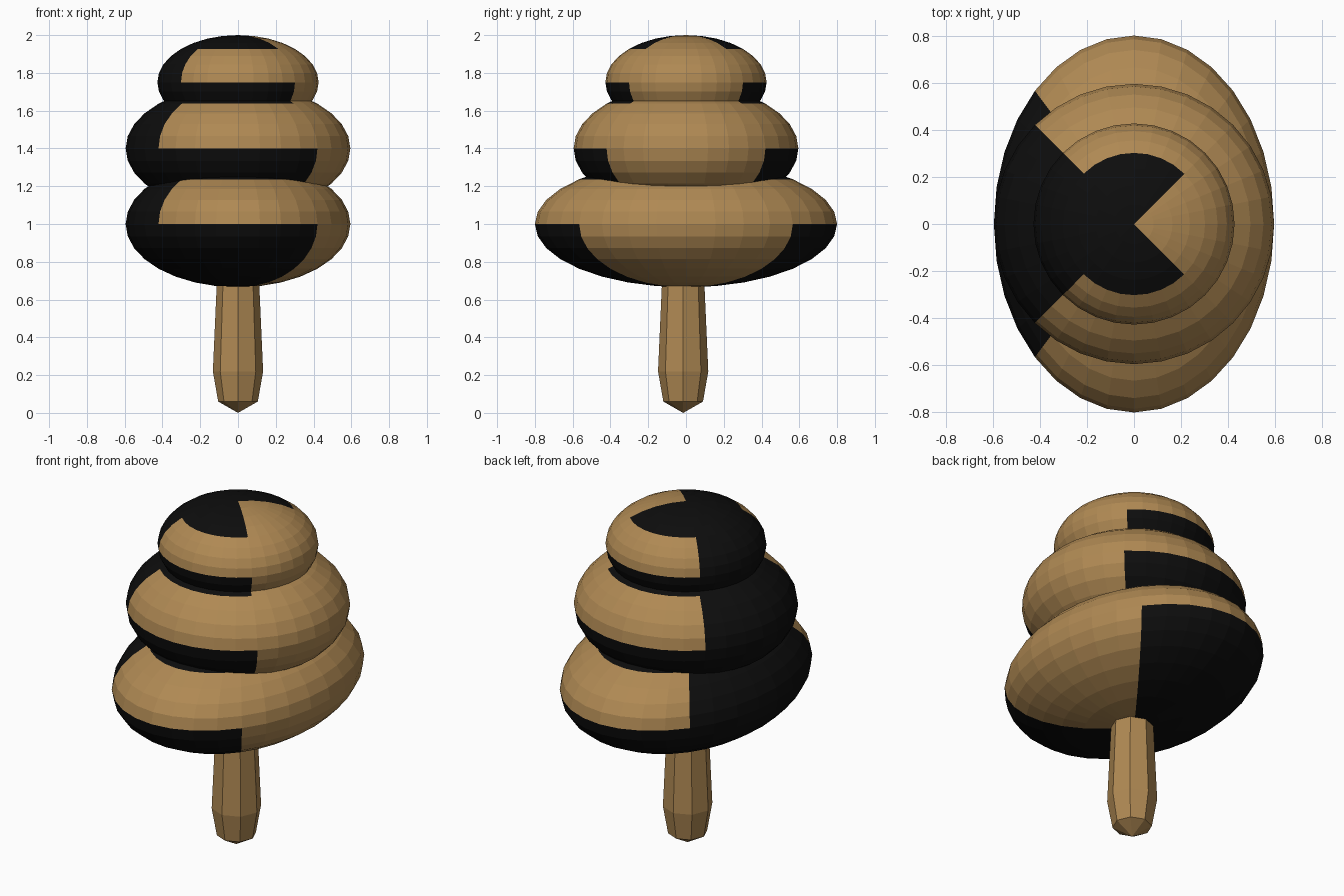
import bpy, bmesh, math

if "Cube" in bpy.data.objects:
    bpy.data.objects.remove(bpy.data.objects["Cube"])


def material(name, rgb):
    m = bpy.data.materials.new(name)
    m.diffuse_color = (*rgb, 1.0)
    m.use_nodes = True
    m.node_tree.nodes["Principled BSDF"].inputs["Base Color"].default_value = m.diffuse_color
    return m


TAN = material("tan", (0.43, 0.25, 0.087))
BLACK = material("black", (0.004, 0.004, 0.004))


def add_object(name, bm):
    bmesh.ops.recalc_face_normals(bm, faces=bm.faces[:])
    mesh = bpy.data.meshes.new(name)
    bm.to_mesh(mesh)
    bm.free()
    for m in (TAN, BLACK):
        mesh.materials.append(m)
    obj = bpy.data.objects.new(name, mesh)
    bpy.context.collection.objects.link(obj)
    return obj


def is_black(d):
    """Pattern rule on the unit sphere, split into four quarters."""
    if abs(d.y) < abs(d.x):
        return d.x < 0                      # left quarter black, right tan
    polar = math.acos(max(-1, min(1, d.z / d.length)))
    return d.z < 0 or polar < math.pi / 4   # front/back: lower half and cap


def tier(name, z, rx, ry, rz):
    bm = bmesh.new()
    bmesh.ops.create_uvsphere(bm, u_segments=32, v_segments=16, radius=1)
    for f in bm.faces:
        f.material_index = int(is_black(f.calc_center_median()))
    for v in bm.verts:
        v.co = (v.co.x * rx, v.co.y * ry, v.co.z * rz + z)
    return add_object(name, bm)


# Three stacked rounded tiers
tier("lower_tier", 1.0, 0.595, 0.80, 0.335)
tier("middle_tier", 1.4, 0.595, 0.595, 0.335)
tier("top_tier", 1.75, 0.427, 0.427, 0.25)

# Tapered eight-sided handle with a pointed end
bm = bmesh.new()
cy, n = -0.015, 8
rings = []
for z, r in ((0.06, 0.105), (0.22, 0.133), (0.85, 0.105)):
    rings.append([bm.verts.new((r * math.cos(math.tau * i / n),
                                cy + r * math.sin(math.tau * i / n), z))
                  for i in range(n)])
tip = bm.verts.new((0, cy, 0))
for i in range(n):
    j = (i + 1) % n
    bm.faces.new((tip, rings[0][j], rings[0][i]))
    for a, b in zip(rings, rings[1:]):
        bm.faces.new((a[i], a[j], b[j], b[i]))
bm.faces.new(rings[-1])
add_object("handle", bm)
